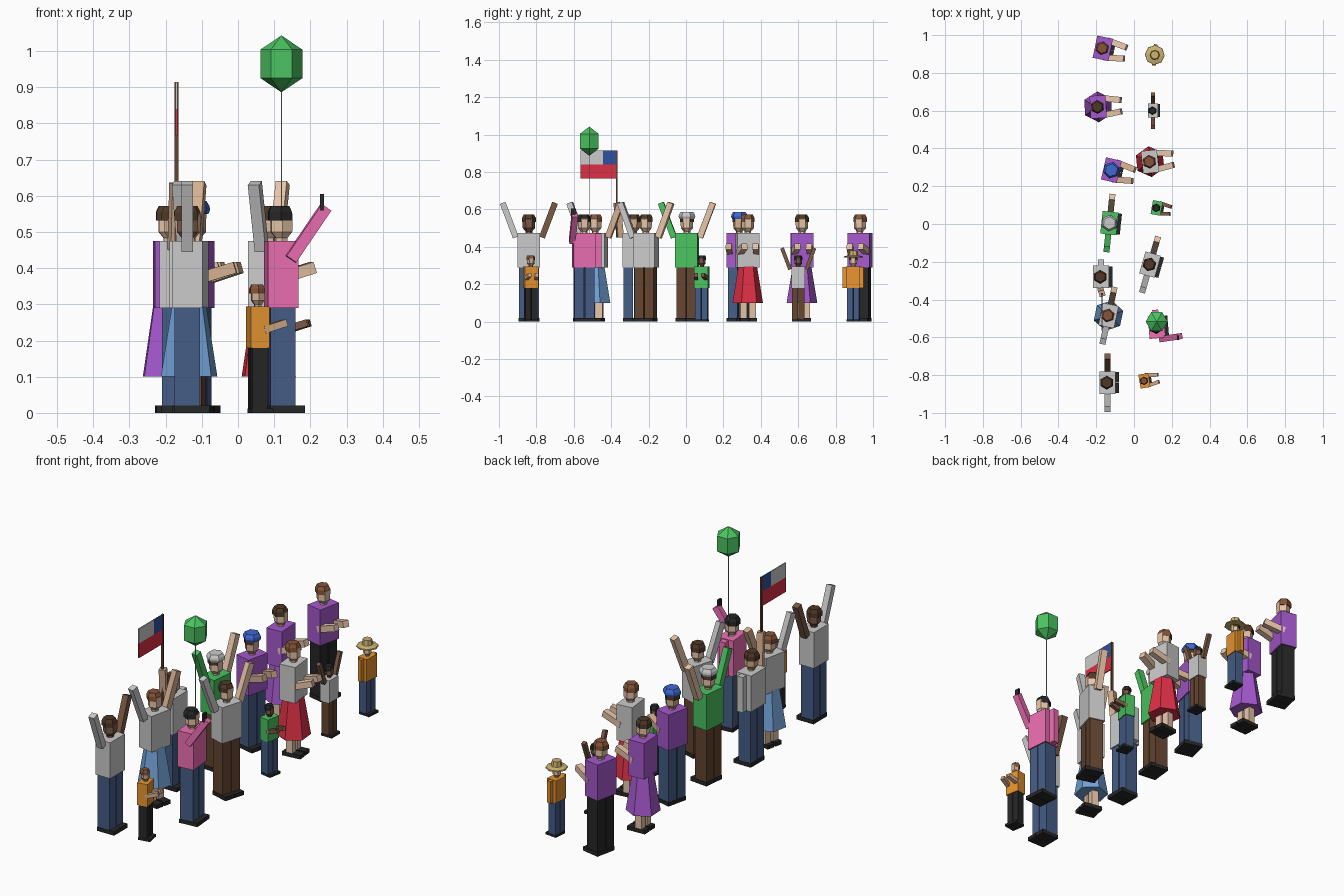
import bpy, bmesh, math
from mathutils import Matrix, Vector

if "Cube" in bpy.data.objects:
    bpy.data.objects.remove(bpy.data.objects["Cube"])

COL = {
    'purple': (.38, .10, .62), 'green': (.07, .55, .12), 'pink': (.85, .16, .45),
    'orange': (.80, .30, .03), 'red': (.72, .03, .06), 'sky': (.17, .36, .68),
    'denim': (.06, .11, .24), 'brown': (.13, .06, .03), 'black': (.02, .02, .02),
    'blue': (.05, .14, .65), 'straw': (.62, .46, .17), 'navy': (.03, .08, .35),
    'light': (.80, .56, .40), 'tan': (.66, .43, .28), 'dark': (.20, .10, .06),
    'auburn': (.24, .09, .04), 'umber': (.08, .04, .02),
}
MATS = {}


def finish(name, bm, color, M):
    """Turn a bmesh into a placed, coloured object."""
    bmesh.ops.transform(bm, matrix=M, verts=bm.verts)
    bmesh.ops.recalc_face_normals(bm, faces=bm.faces)
    me = bpy.data.meshes.new(name)
    bm.to_mesh(me)
    bm.free()
    if color in COL:
        if color not in MATS:
            MATS[color] = bpy.data.materials.new(color)
            MATS[color].diffuse_color = (*COL[color], 1)
        me.materials.append(MATS[color])
    ob = bpy.data.objects.new(name, me)
    bpy.context.collection.objects.link(ob)


def boxes(name, items, color, M):
    """One object of several boxes, each (centre, size)."""
    bm = bmesh.new()
    for c, s in items:
        bmesh.ops.create_cube(bm, size=1, matrix=Matrix.Translation(c) @ Matrix.Diagonal((*s, 1)))
    finish(name, bm, color, M)


def limb(name, a, b, w, color, M):
    """Square bar from a to b."""
    a, b = Vector(a), Vector(b)
    d = b - a
    R = d.to_track_quat('Z', 'Y').to_matrix().to_4x4()
    bm = bmesh.new()
    bmesh.ops.create_cube(bm, size=1, matrix=Matrix.Translation((a + b) / 2) @ R
                          @ Matrix.Diagonal((w, w, d.length, 1)))
    finish(name, bm, color, M)


def lathe(name, profile, color, M, n=6, turn=math.pi / 2):
    """Stack of n-sided rings (radius, z), capped at both ends."""
    bm = bmesh.new()
    rings = []
    for r, z in profile:
        k = n if r > 0 else 1
        rings.append([bm.verts.new((r * math.cos(turn + i * math.tau / n),
                                    r * math.sin(turn + i * math.tau / n), z)) for i in range(k)])
    for p, q in zip(rings, rings[1:]):
        for i in range(n):
            j = (i + 1) % n
            quad = [p[i % len(p)], p[j % len(p)], q[j % len(q)], q[i % len(q)]]
            bm.faces.new(list(dict.fromkeys(quad)))
    for ring in (rings[0], rings[-1]):
        if len(ring) > 2:
            bm.faces.new(ring)
    finish(name, bm, color, M)


def person(tag, x, y, deg, top, legs, skin, hair, pose, scale=1, sleeves=None, skirt=False, hat=None):
    M = Matrix.Translation((x, y, 0)) @ Matrix.Rotation(math.radians(deg), 4, 'Z') @ Matrix.Scale(scale, 4)
    # shoes and legs
    lw, ly = (.036, .024) if skirt else (.051, .028)
    boxes(tag + '_shoes', [((.012, s * ly, .01), (.098, lw + .004, .02)) for s in (-1, 1)], 'black', M)
    boxes(tag + '_legs', [((0, s * ly, .155), (lw if skirt else .07, lw, .27)) for s in (-1, 1)],
          skin if skirt else legs, M)
    if skirt:
        lathe(tag + '_skirt', [(.082, .10), (.05, .295)], legs, M)
    # torso, neck, head and hair
    boxes(tag + '_torso', [((0, 0, .3825), (.085, .12, .185))], top, M)
    lathe(tag + '_neck', [(.018, .47), (.018, .50)], skin, M)
    lathe(tag + '_head', [(.017, .482), (.033, .50), (.034, .55), (.02, .56)], skin, M)
    lathe(tag + '_hair', [(.037, .532), (.037, .555), (.028, .572)], hair,
          M @ Matrix.Translation((-.004, 0, 0)))
    # headgear
    if hat == 'straw':
        lathe(tag + '_hat', [(.085, .552), (.083, .562), (.042, .572), (.036, .615)], hat, M, 8)
    elif hat:
        lathe(tag + '_cap', [(.040, .55), (.045, .562), (.043, .572), (.034, .586)], hat, M)
    # arms: -y side first, then +y side
    for s, act, col in zip((-1, 1), pose, sleeves or (skin, skin)):
        path = {
            'up': ((0, s * .07, .45), (0, s * .14, .635)),
            'clap': ((.02, s * .046, .37), (.122, s * .03, .402)),
            'down': ((0, s * .075, .29), (0, s * .075, .472)),
            'phone': ((.02, s * .066, .425), (.118, s * .06, .568)),
            'flag': ((0, s * .072, .45), (.005, s * .088, .635)),
        }[act]
        limb(f"{tag}_arm_{'right' if s < 0 else 'left'}", *path, .032, col, M)


UP, CLAP, DOWN = ('up', 'up'), ('clap', 'clap'), ('down', 'down')
KID = .62

# back row
person('man_clapping', -.165, .93, -12, 'purple', 'black', 'light', 'auburn', CLAP)
person('woman_purple', -.19, .62, 3, 'purple', 'purple', 'light', 'umber', CLAP, skirt=True)
person('man_blue_cap', -.12, .285, -13, 'purple', 'denim', 'tan', 'umber', CLAP, hat='blue')
person('man_grey_cap', -.13, .005, -6, 'green', 'brown', 'light', 'umber', UP,
       sleeves=('green', 'light'), hat='grey')
person('flag_bearer', -.175, -.28, 0, 'grey', 'denim', 'tan', 'umber', ('flag', 'down'),
       sleeves=('tan', 'grey'))
person('woman_blue_skirt', -.135, -.485, -12, 'grey', 'sky', 'light', 'auburn', UP,
       sleeves=('grey', 'tan'), skirt=True)
person('man_cheering', -.14, -.84, 0, 'grey', 'denim', 'dark', 'umber', UP, sleeves=('grey', 'dark'))

# front row
person('child_straw_hat', .11, .895, -5, 'orange', 'denim', 'light', 'umber', DOWN, KID,
       sleeves=('orange', 'orange'), hat='straw')
person('child_cheering', .10, .60, 0, 'grey', 'brown', 'dark', 'black', UP, KID)
person('woman_red_skirt', .085, .33, 6, 'grey', 'red', 'light', 'auburn', CLAP, skirt=True)
person('child_green', .12, .085, -10, 'green', 'denim', 'dark', 'black', CLAP, KID)
person('man_front', .085, -.215, -16, 'grey', 'brown', 'light', 'umber', UP, sleeves=('grey', 'light'))
person('phone_holder', .12, -.545, 5, 'pink', 'denim', 'light', 'black', ('phone', 'down'),
       sleeves=('pink', 'pink'))
person('child_orange', .055, -.83, 10, 'orange', 'black', 'tan', 'auburn', CLAP, KID)

I = Matrix.Identity(4)
# phone
boxes('phone', [((.232, -.603, .582), (.010, .024, .046))], 'black', I)
# flag and pole
limb('flag_pole', (-.17, -.37, .45), (-.17, -.37, .915), .010, 'brown', I)
boxes('flag_lower', [((-.17, -.4675, .8025), (.006, .195, .075))], 'red', I)
boxes('flag_upper', [((-.17, -.505, .8775), (.006, .12, .075))], 'grey', I)
boxes('flag_corner', [((-.17, -.4075, .8775), (.006, .075, .075))], 'navy', I)
# balloon and string
B = Matrix.Translation((.12, -.517, 0))
lathe('balloon', [(0, .886), (.058, .925), (.058, 1.004), (0, 1.043)], 'green', B, turn=0)
limb('balloon_string', (0, 0, .46), (0, 0, .89), .003, 'grey', B)

for m in bpy.data.materials:
    if m.users and not m.is_grease_pencil:
        m.use_nodes = True
        m.node_tree.nodes["Principled BSDF"].inputs["Base Color"].default_value = m.diffuse_color
